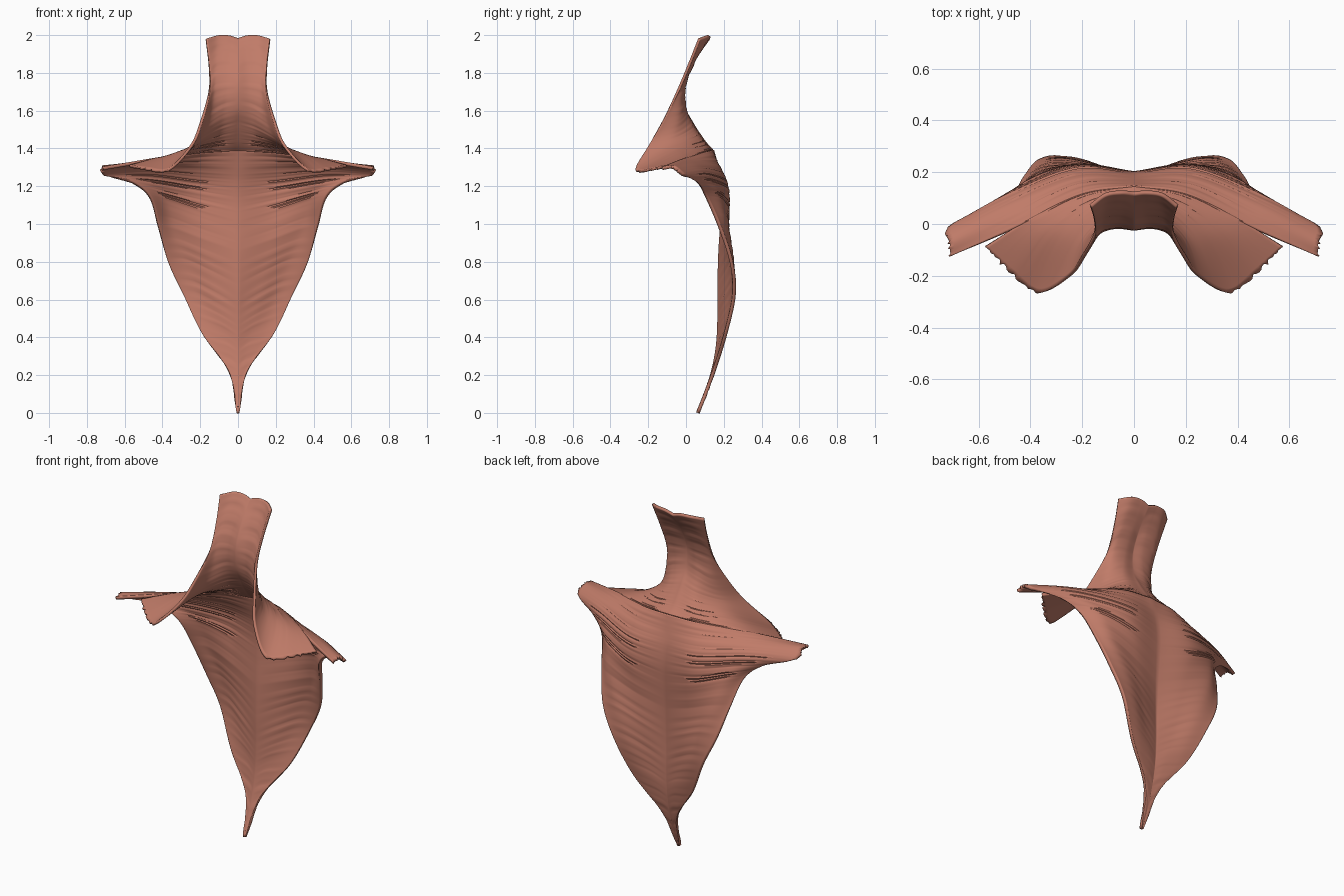
import bpy, bmesh, math, random
from mathutils import Vector

if "Cube" in bpy.data.objects:
    bpy.data.objects.remove(bpy.data.objects["Cube"])

random.seed(4)

# Fibre rows: each goes from the spine (x = 0) out to the free edge
UPPER = [
    [(0, .12, 1.98), (.05, .125, 1.995), (.11, .115, 1.995), (.168, .07, 1.98)],
    [(0, .035, 1.86), (.05, .05, 1.875), (.11, .045, 1.87), (.153, .015, 1.84)],
    [(0, -.015, 1.74), (.06, -.005, 1.74), (.12, -.015, 1.73), (.153, -.045, 1.70)],
    [(0, -.01, 1.62), (.08, -.005, 1.60), (.15, -.04, 1.56), (.195, -.125, 1.54)],
    [(0, .035, 1.53), (.10, .03, 1.50), (.20, -.06, 1.45), (.25, -.20, 1.41)],
    [(0, .08, 1.46), (.13, .065, 1.44), (.27, -.05, 1.395), (.37, -.265, 1.285)],
    [(0, .11, 1.42), (.16, .09, 1.41), (.35, -.02, 1.365), (.48, -.18, 1.29)],
    [(0, .14, 1.39), (.20, .112, 1.38), (.40, .02, 1.35), (.58, -.09, 1.305)],
]
LOWER = [
    [(0, .14, 1.39), (.20, .115, 1.38), (.45, -.01, 1.34), (.71, -.125, 1.295)],
    [(0, .165, 1.30), (.22, .16, 1.31), (.48, .05, 1.315), (.715, -.07, 1.30)],
    [(0, .185, 1.22), (.22, .20, 1.24), (.48, .10, 1.27), (.71, -.015, 1.26)],
    [(0, .195, 1.12), (.22, .22, 1.16), (.42, .15, 1.20), (.56, .06, 1.22)],
    [(0, .19, 1.0), (.20, .22, 1.06), (.37, .185, 1.12), (.465, .11, 1.14)],
    [(0, .18, .85), (.17, .215, .91), (.33, .22, .97), (.42, .18, .98)],
    [(0, .175, .66), (.13, .215, .73), (.26, .245, .79), (.37, .24, .80)],
    [(0, .175, .50), (.10, .205, .56), (.20, .24, .61), (.29, .255, .63)],
    [(0, .165, .34), (.06, .185, .38), (.13, .20, .40), (.19, .21, .42)],
    [(0, .13, .18), (.015, .135, .19), (.03, .14, .20), (.048, .145, .215)],
    [(0, .062, 0), (.002, .062, 0), (.004, .063, 0), (.007, .064, 0)],
]


def spline(pts, t):
    """Smooth curve through pts, t in 0..1."""
    pts = [Vector(p) for p in pts]
    pts = [2 * pts[0] - pts[1]] + pts + [2 * pts[-1] - pts[-2]]
    n = len(pts) - 3
    i = min(int(t * n), n - 1)
    f = t * n - i
    a, b, c, d = pts[i:i + 4]
    return 0.5 * (2 * b + (c - a) * f + (2 * a - 5 * b + 4 * c - d) * f * f
                  + (3 * b - a - 3 * c + d) * f ** 3)


mat = bpy.data.materials.new("muscle_red")
mat.diffuse_color = (0.53, 0.2, 0.14, 1)
mat.use_nodes = True
mat.node_tree.nodes["Principled BSDF"].inputs["Base Color"].default_value = mat.diffuse_color


def muscle_sheet(name, rows, frayed, thickness, per_row=12, cols=36):
    """Lofted half sheet with fibre ridges and a frayed insertion, mirrored and thickened."""
    bm = bmesh.new()
    nv = (len(rows) - 1) * per_row
    columns = [[spline(r, j / cols) for r in rows] for j in range(cols + 1)]
    grid = []
    for i in range(nv + 1):
        t = i / nv
        ridge = random.uniform(-.0025, .0025)
        fray = random.uniform(-.01, .006) if frayed[0] <= t * (len(rows) - 1) <= frayed[1] else 0
        line = []
        for j in range(cols + 1):
            u = j / cols
            p = spline(columns[j], t)
            p.y += ridge * math.sin(math.pi * u)
            if j == cols:
                p += (p - spline(columns[j - 1], t)).normalized() * fray
            p.x = 0 if j == 0 else max(p.x, .0005)
            line.append(bm.verts.new(p))
        grid.append(line)
    for a, b in zip(grid, grid[1:]):
        for j in range(cols):
            bm.faces.new((a[j], b[j], b[j + 1], a[j + 1]))
    me = bpy.data.meshes.new(name)
    bm.to_mesh(me)
    bm.free()
    me.materials.append(mat)
    ob = bpy.data.objects.new(name, me)
    bpy.context.collection.objects.link(ob)
    mirror = ob.modifiers.new("mirror", 'MIRROR')
    mirror.merge_threshold = .0003
    solid = ob.modifiers.new("thickness", 'SOLIDIFY')
    solid.thickness = thickness
    solid.offset = 0
    bpy.ops.object.select_all(action='DESELECT')
    ob.select_set(True)
    bpy.context.view_layer.objects.active = ob
    bpy.ops.object.shade_smooth_by_angle(angle=math.radians(40))
    return ob


# Neck and collar sheet
muscle_sheet("upper_muscle_sheet", UPPER, (5, 7), .014)
# Shoulder straps and tapering back sheet
muscle_sheet("middle_and_lower_muscle_sheet", LOWER, (0, 2), .018)
